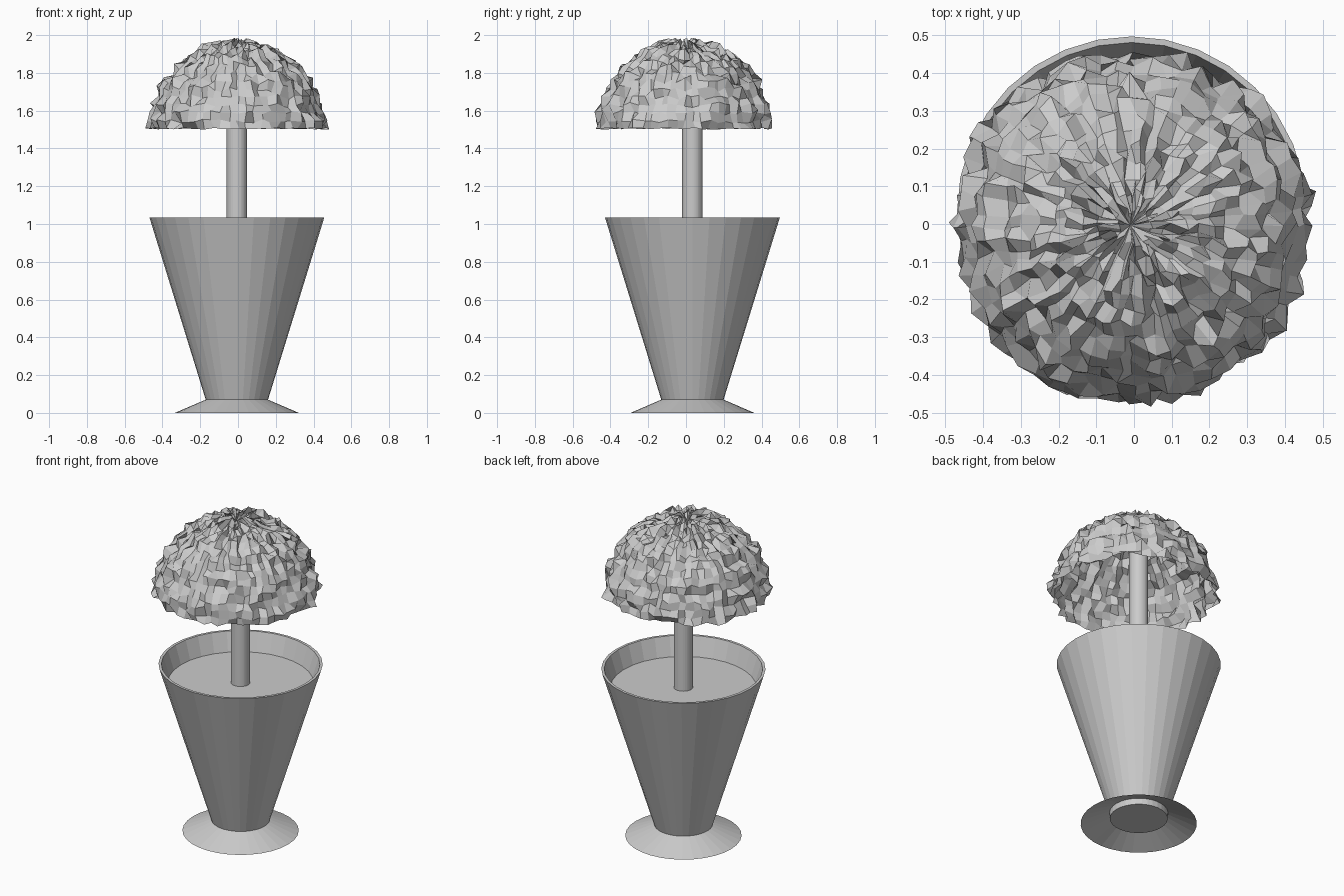
import bpy, bmesh, math, random

if "Cube" in bpy.data.objects:
    bpy.data.objects.remove(bpy.data.objects["Cube"])

random.seed(7)
CX, CY = -0.006, 0.034      # pot and trunk axis
SIDES = 32


def finish(bm, name, loc):
    me = bpy.data.meshes.new(name)
    bm.to_mesh(me)
    bm.free()
    ob = bpy.data.objects.new(name, me)
    ob.location = loc
    bpy.context.collection.objects.link(ob)
    return ob


def lathe(name, profile, sides=SIDES, cap_start=False, cap_end=False):
    """Revolve (radius, z) points into flat-sided rings."""
    bm = bmesh.new()
    rings = []
    for r, z in profile:
        rings.append([bm.verts.new((r * math.cos(2 * math.pi * i / sides),
                                    r * math.sin(2 * math.pi * i / sides), z))
                      for i in range(sides)])
    for a, b in zip(rings, rings[1:]):
        for i in range(sides):
            j = (i + 1) % sides
            bm.faces.new((a[i], a[j], b[j], b[i]))
    if cap_start:
        bm.faces.new(rings[0][::-1])
    if cap_end:
        bm.faces.new(rings[-1])
    return finish(bm, name, (CX, CY, 0))


# Tapered pot with thin rim, closed inside by the soil disc
lathe("pot", [(0.163, 0.033), (0.165, 0.07), (0.463, 1.035), (0.447, 1.035), (0.411, 0.92)],
      cap_start=True)
lathe("soil", [(0.411, 0.92)], cap_end=True)

# Thin flared foot, open underneath
lathe("foot", [(0.328, 0.0), (0.165, 0.07)])

# Trunk reaching into the hollow crown
lathe("trunk", [(0.054, 0.92), (0.054, 1.78)], cap_start=True, cap_end=True)

# Crown: open half sphere, roughened by random vertex offsets
bm = bmesh.new()
bmesh.ops.create_uvsphere(bm, u_segments=64, v_segments=32, radius=0.456)
bmesh.ops.delete(bm, geom=[v for v in bm.verts if v.co.z < -0.001], context='VERTS')
for v in bm.verts:
    at_base = v.co.z < 0.001
    v.co += v.co.normalized() * random.uniform(-0.024, 0.03)
    v.co.x += random.uniform(-0.011, 0.011)
    v.co.y += random.uniform(-0.011, 0.011)
    v.co.z += random.uniform(0, 0.01) if at_base else random.uniform(-0.011, 0.011)
    v.co.z = min(v.co.z, 0.498)
finish(bm, "crown", (-0.002, -0.007, 1.5))
